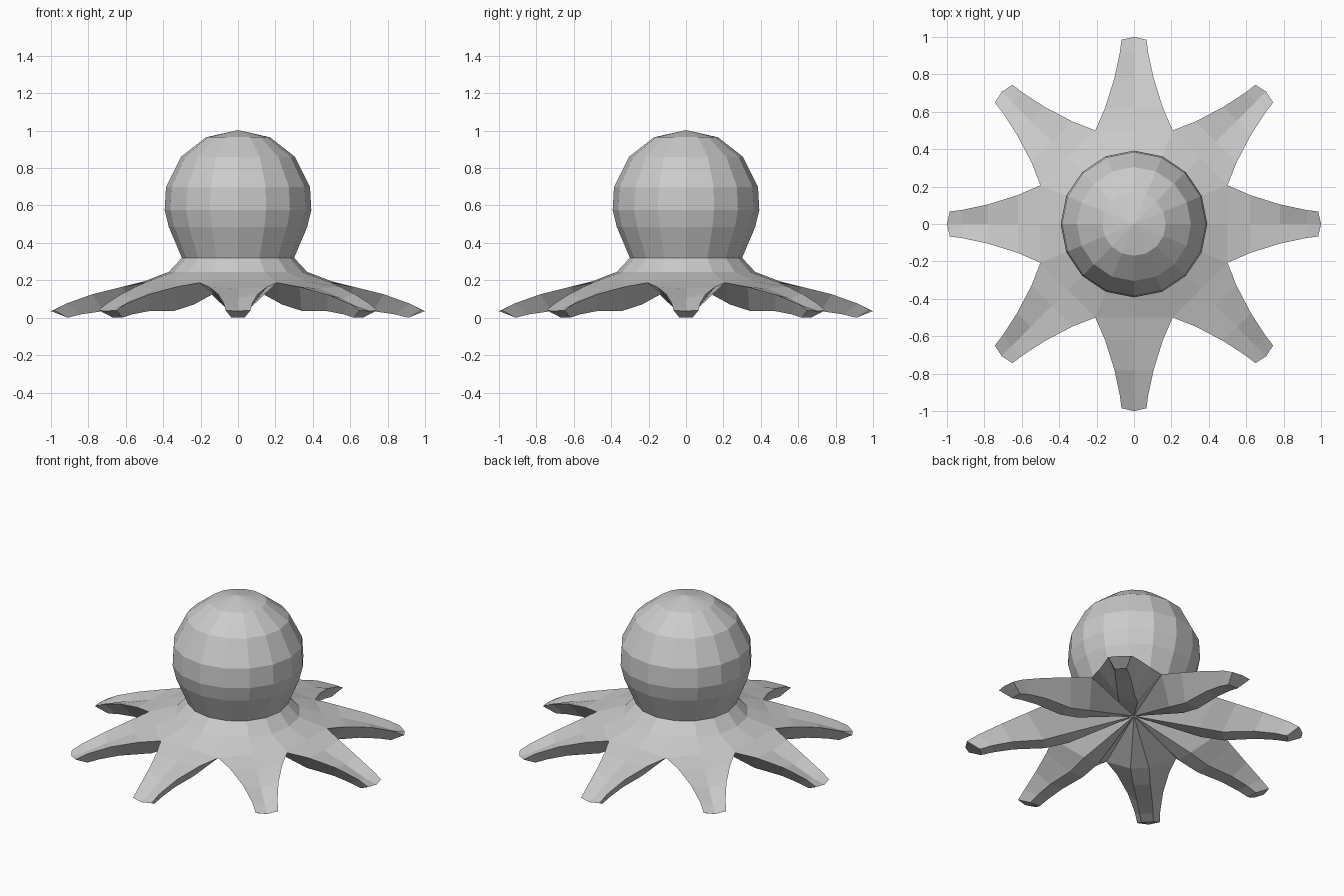
import bpy, bmesh, math
from mathutils import Matrix, Vector

if "Cube" in bpy.data.objects:
    bpy.data.objects.remove(bpy.data.objects["Cube"])

grey = bpy.data.materials.new("light_grey")
grey.diffuse_color = (0.6, 0.6, 0.6, 1)
grey.use_nodes = True
grey.node_tree.nodes["Principled BSDF"].inputs["Base Color"].default_value = grey.diffuse_color
SEG = 16


def ring(bm, r, z):
    return [bm.verts.new((r * math.cos(math.tau * i / SEG), r * math.sin(math.tau * i / SEG), z))
            for i in range(SEG)]


def bridge(bm, a, b):
    for i in range(SEG):
        j = (i + 1) % SEG
        bm.faces.new((a[i], a[j], b[j], b[i]))


def finish(bm, name):
    bmesh.ops.remove_doubles(bm, verts=bm.verts, dist=0.002)
    bmesh.ops.recalc_face_normals(bm, faces=bm.faces)
    mesh = bpy.data.meshes.new(name)
    bm.to_mesh(mesh)
    bm.free()
    mesh.materials.append(grey)
    bpy.context.collection.objects.link(bpy.data.objects.new(name, mesh))


# Head: faceted bulb
bm = bmesh.new()
profile = [(0.30, 0.32), (0.37, 0.485), (0.392, 0.575), (0.385, 0.70), (0.305, 0.86), (0.17, 0.965)]
rings = [ring(bm, r, z) for r, z in profile]
for a, b in zip(rings, rings[1:]):
    bridge(bm, a, b)
top = bm.verts.new((0, 0, 1.003))
for i in range(SEG):
    bm.faces.new((rings[-1][i], rings[-1][(i + 1) % SEG], top))
bm.faces.new(rings[0][::-1])
finish(bm, "head")

# Skirt and eight tentacles
bm = bmesh.new()
neck, skirt = ring(bm, 0.30, 0.32), ring(bm, 0.37, 0.245)
bridge(bm, skirt, neck)
bm.faces.new(neck)
# per station: edge (r, half width, z), grooved top centre (r, z), keel (r, half width, z)
stations = [
    ((0.50, 0.2071, 0.187), (0.50, 0.195), (0.39, 0.055, 0.07)),
    ((0.62, 0.155, 0.165), (0.62, 0.155), (0.53, 0.05, 0.037)),
    ((0.78, 0.105, 0.125), (0.78, 0.105), (0.72, 0.045, 0.035)),
    ((0.92, 0.075, 0.075), (0.925, 0.05), (0.84, 0.04, 0.018)),
    ((0.985, 0.067, 0.04), (1.0, 0.035), (0.91, 0.035, 0.0)),
]
belly = bm.verts.new((0, 0, 0.20))
for k in range(8):
    rot = Matrix.Rotation(math.tau * k / 8, 3, 'Z')
    loops = []
    for (er, ew, ez), (cr, cz), (kr, kw, kz) in stations:
        pts = [(er, -ew, ez), (cr, 0, cz), (er, ew, ez), (kr, kw, kz), (kr, -kw, kz)]
        loops.append([bm.verts.new(rot @ Vector(p)) for p in pts])
    for a, b in zip(loops, loops[1:]):
        for i in range(5):
            j = (i + 1) % 5
            bm.faces.new((a[i], b[i], b[j], a[j]))
    bm.faces.new(loops[-1])                      # blunt tip
    base = loops[0]
    s = [skirt[(2 * k + d) % SEG] for d in (-1, 0, 1)]
    bm.faces.new((s[0], base[0], base[1], s[1]))  # skirt to tentacle top
    bm.faces.new((s[1], base[1], base[2], s[2]))
    for i, j in ((2, 3), (3, 4), (4, 0)):         # hollow underside fan
        bm.faces.new((base[i], base[j], belly))
finish(bm, "tentacles")
